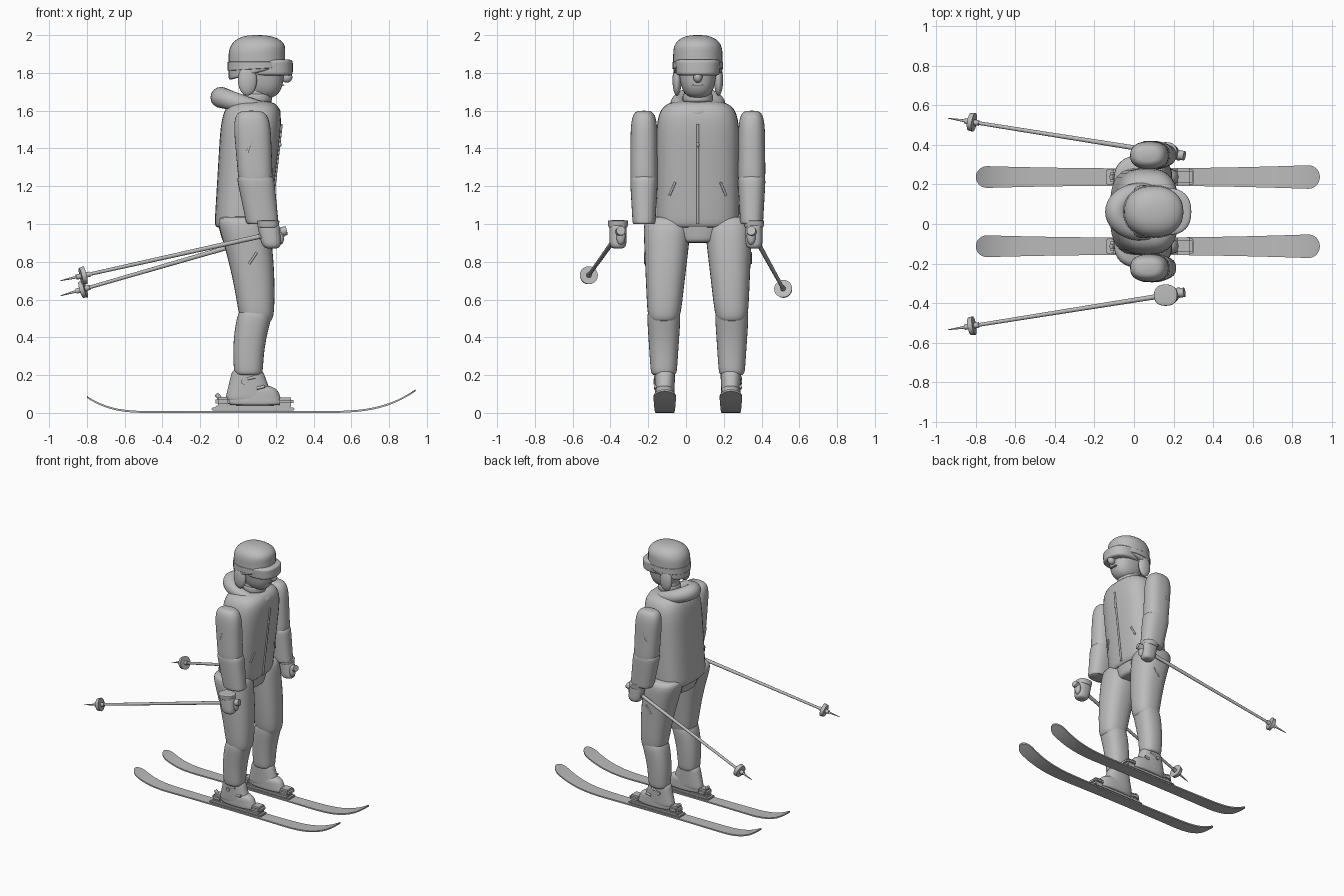
import bpy, bmesh
from math import sin, cos, pi, sqrt, copysign, radians
from mathutils import Vector, Matrix

cube = bpy.data.objects.get("Cube")
if cube:
    bpy.data.objects.remove(cube, do_unlink=True)

shade = (0.5, 0.5, 0.5, 1)
grey = bpy.data.materials.new("plain_grey")
grey.use_nodes = True
grey.diffuse_color = shade
grey.node_tree.nodes["Principled BSDF"].inputs["Base Color"].default_value = shade

MIDDLE = 0.0625  # y of the body's middle plane
STANCE = 0.175   # distance of each ski from that plane
parts = []


def finish(name, bm, mirror=False, middle=MIDDLE):
    """Turn a bmesh into an object, optionally mirrored across its middle plane."""
    bmesh.ops.recalc_face_normals(bm, faces=bm.faces)
    mesh = bpy.data.meshes.new(name)
    bm.to_mesh(mesh)
    bm.free()
    mesh.materials.append(grey)
    part = bpy.data.objects.new(name, mesh)
    part.location.y = middle
    bpy.context.collection.objects.link(part)
    if mirror:
        modifier = part.modifiers.new("mirror", 'MIRROR')
        modifier.use_axis = (False, True, False)
        modifier.use_mirror_merge = False
    parts.append(part)


def skin(name, rings, closed=False, **options):
    """Bridge rings of points into one surface."""
    bm = bmesh.new()
    rows = [[bm.verts.new(point) for point in ring] for ring in rings]
    pairs = list(zip(rows, rows[1:]))
    if closed:
        pairs.append((rows[-1], rows[0]))
    else:
        bm.faces.new(rows[0])
        bm.faces.new(rows[-1])
    for lower, upper in pairs:
        for i in range(len(lower)):
            bm.faces.new((lower[i - 1], lower[i], upper[i], upper[i - 1]))
    finish(name, bm, **options)


def circle(count):
    return [(cos(2 * pi * i / count), sin(2 * pi * i / count)) for i in range(count)]


def limb(name, bottom, top, bottom_size, top_size, ends=(8, 8), power=2.4,
         bow=0, tilt=0, steps=24, **options):
    """Tapered upright form; high end values are blunt, low ones domed."""
    bottom, top = Vector(bottom), Vector(top)
    bottom_size, top_size = Vector(bottom_size), Vector(top_size)
    rings = []
    for i in range(steps + 1):
        u = -cos(pi * i / steps)
        t = (u + 1) / 2
        k = ends[0] if u < 0 else ends[1]
        rounding = max(0.02, max(0, 1 - abs(u) ** k) ** (1 / k))
        size = bottom_size.lerp(top_size, t) * rounding
        centre = bottom.lerp(top, t)
        centre.x += bow * sin(pi * t)
        ring = []
        for c, s in circle(32):
            across = copysign(abs(c) ** (2 / power), c)
            aside = copysign(abs(s) ** (2 / power), s)
            ring.append(centre + Vector((across * size.x, aside * size.y,
                                         tilt * across * rounding * (1 - t))))
        rings.append(ring)
    skin(name, rings, **options)


def rod(name, start, end, radius, end_radius=None, **options):
    start, end = Vector(start), Vector(end)
    along = end - start
    turn = along.to_track_quat('Z', 'Y').to_matrix().to_4x4()
    bm = bmesh.new()
    bmesh.ops.create_cone(bm, cap_ends=True, segments=20, radius1=radius,
                          radius2=radius if end_radius is None else end_radius,
                          depth=along.length,
                          matrix=Matrix.Translation((start + end) / 2) @ turn)
    finish(name, bm, **options)


def ball(name, centre, size, **options):
    bm = bmesh.new()
    place = Matrix.Translation(centre) @ Matrix.Diagonal((*size, 1))
    bmesh.ops.create_uvsphere(bm, u_segments=24, v_segments=14, radius=1, matrix=place)
    finish(name, bm, **options)


def box(name, centre, size, bevel, **options):
    bm = bmesh.new()
    place = Matrix.Translation(centre) @ Matrix.Diagonal((*size, 1))
    bmesh.ops.create_cube(bm, size=1, matrix=place)
    bmesh.ops.bevel(bm, geom=bm.edges[:], offset=bevel, segments=2, affect='EDGES')
    finish(name, bm, **options)


# Skis: narrow waist, round ends, both ends curling up
TAIL, TIP, FLAT = -0.8, 0.94, 0.45
ski_rings = []
steps = 60
for i in range(steps + 1):
    x = TAIL + (TIP - TAIL) * (1 - cos(pi * i / steps)) / 2
    curl, reach = (0.115, TIP - FLAT) if x > 0 else (0.08, -TAIL - FLAT)
    z = curl * (max(0, abs(x) - FLAT) / reach) ** 3
    from_end = min(x - TAIL, TIP - x)
    rounding = sqrt(1 - max(0, 1 - from_end / 0.06) ** 2)
    half = (0.044 + 0.02 * x * x) * max(0.05, rounding)
    ski_rings.append([(x, STANCE + side * half, z + lift)
                      for side, lift in ((-1, 0), (1, 0), (1, 0.01), (-1, 0.01))])
skin("skis", ski_rings, mirror=True)

# Bindings
box("binding_plates", (0.08, STANCE, 0.02), (0.44, 0.08, 0.015), 0.005, mirror=True)
box("binding_risers", (0.08, STANCE, 0.03), (0.4, 0.07, 0.02), 0.005, mirror=True)
box("toe_pieces", (0.25, STANCE, 0.06), (0.09, 0.09, 0.045), 0.015, mirror=True)
box("heel_pieces", (-0.08, STANCE, 0.06), (0.08, 0.08, 0.05), 0.015, mirror=True)
rod("heel_levers", (-0.09, STANCE, 0.07), (-0.115, STANCE, 0.1), 0.012, mirror=True)

# Boots
limb("boot_feet", (0.09, STANCE, 0.04), (0.07, STANCE, 0.15), (0.15, 0.05), (0.13, 0.05),
     ends=(8, 3), mirror=True)
limb("boot_cuffs", (0.06, STANCE, 0.06), (0.05, STANCE, 0.23), (0.13, 0.05), (0.08, 0.055),
     mirror=True)
boot_side = STANCE + 0.05
for x, z in ((0.1, 0.13), (0.05, 0.18)):
    rod("boot_buckles", (x, boot_side, z), (x + 0.04, boot_side, z + 0.01), 0.008, mirror=True)
rod("boot_pivots", (0.03, STANCE, 0.165), (0.03, boot_side + 0.01, 0.165), 0.014, mirror=True)

# Trousers
limb("shins", (0.055, 0.18, 0.2), (0.1, 0.18, 0.56), (0.075, 0.068), (0.095, 0.092),
     ends=(12, 6), bow=-0.015, mirror=True)
limb("thighs", (0.1, 0.18, 0.48), (0.02, 0.16, 1.04), (0.09, 0.085), (0.14, 0.13),
     bow=0.015, mirror=True)
limb("pelvis", (0.03, 0, 0.9), (0.02, 0, 1.05), (0.11, 0.12), (0.14, 0.21))
rod("thigh_pockets", (0.06, 0.28, 0.79), (0.1, 0.28, 0.85), 0.006, mirror=True)

# Jacket
limb("jacket", (0.02, 0, 0.98), (0.08, 0, 1.65), (0.145, 0.22), (0.165, 0.22),
     ends=(20, 5), power=2.8)
rod("zipper", (0.17, 0, 1), (0.23, 0, 1.53), 0.007)
ball("zipper_pull", (0.22, 0, 1.42), (0.01, 0.008, 0.014))
rod("chest_pockets", (0.168, 0.15, 1.15), (0.184, 0.12, 1.22), 0.006, mirror=True)

# Hood rolled around the neck, thick and raised at the back
hood_rings = []
for forward, aside in circle(40):
    outward = Vector((forward, aside, 0))
    centre = Vector((0.05 + 0.14 * forward, 0.1 * aside, 1.63 - 0.04 * forward))
    radius = 0.046 - 0.01 * forward
    hood_rings.append([centre + radius * (c * outward + Vector((0, 0, s)))
                       for c, s in circle(16)])
skin("hood", hood_rings, closed=True)

# Sleeves
limb("upper_arms", (0.095, 0.285, 1.2), (0.07, 0.285, 1.6), (0.09, 0.073), (0.1, 0.07),
     ends=(8, 4), mirror=True)
limb("forearms", (0.13, 0.285, 1), (0.09, 0.285, 1.26), (0.085, 0.06), (0.1, 0.075),
     ends=(20, 8), mirror=True)
rod("sleeve_zips", (0.05, 0.35, 1.38), (0.07, 0.35, 1.44), 0.007, mirror=True)

# Gloves
limb("gloves", (0.18, 0.36, 0.87), (0.16, 0.36, 1), (0.05, 0.045), (0.06, 0.045),
     ends=(4, 8), mirror=True, middle=0)
limb("glove_cuffs", (0.16, 0.36, 0.98), (0.16, 0.36, 1.02), (0.055, 0.05), (0.06, 0.055),
     mirror=True, middle=0)
ball("thumbs", (0.225, 0.345, 0.935), (0.02, 0.024, 0.045), mirror=True, middle=0)

# Poles, the left one held a little lower
for label, side, tip_height in (("left", 1, 0.62), ("right", -1, 0.7)):
    grip = Vector((0.255, side * 0.345, 0.965))
    tip = Vector((TAIL - 0.14, side * 0.535, tip_height))
    sections = (("grip", 0, 0.12, 0.02, 0.017), ("grip_head", 0, 0.025, 0.024, 0.024),
                ("shaft", 0.05, 0.91, 0.013, 0.009), ("basket", 0.89, 0.91, 0.048, 0.044),
                ("basket_hub", 0.87, 0.93, 0.014, 0.014), ("tip", 0.91, 1, 0.009, 0.002))
    for section, begin, finish_at, radius, end_radius in sections:
        rod(f"{label}_pole_{section}", grip.lerp(tip, begin), grip.lerp(tip, finish_at),
            radius, end_radius, middle=0)

# Neck and head
limb("neck", (0.1, 0, 1.58), (0.1, 0, 1.76), (0.08, 0.08), (0.07, 0.07), ends=(20, 8), power=2)
limb("neck_warmer", (0.1, 0, 1.64), (0.1, 0, 1.695), (0.08, 0.08), (0.08, 0.08),
     ends=(4, 4), power=2)
limb("head", (0.13, 0, 1.665), (0.12, 0, 1.9), (0.1, 0.08), (0.135, 0.115), ends=(3, 8))
ball("nose", (0.258, 0, 1.778), (0.03, 0.024, 0.03))
box("mouth", (0.238, 0, 1.735), (0.015, 0.06, 0.008), 0.003)

# Helmet and goggles
limb("helmet", (0.1, 0, 1.8), (0.1, 0, 2), (0.15, 0.13), (0.15, 0.13),
     ends=(20, 2.5), power=2.2, tilt=0.04)
ball("ear_flaps", (0.05, 0.11, 1.76), (0.05, 0.024, 0.08), mirror=True)
limb("goggle_strap", (0.1, 0, 1.82), (0.1, 0, 1.86), (0.155, 0.134), (0.155, 0.134),
     ends=(20, 20), power=2.2, tilt=0.01)
limb("goggles", (0.17, 0, 1.785), (0.17, 0, 1.872), (0.12, 0.115), (0.12, 0.12))
for x in (0.05, 0.13):
    rod("helmet_vents", (x, 0.055, 1.98), (x + 0.05, 0.045, 1.98), 0.007, mirror=True)

# Smooth shading with crisp edges
bpy.ops.object.select_all(action='DESELECT')
for part in parts:
    part.select_set(True)
bpy.context.view_layer.objects.active = parts[0]
bpy.ops.object.shade_smooth_by_angle(angle=radians(40))
